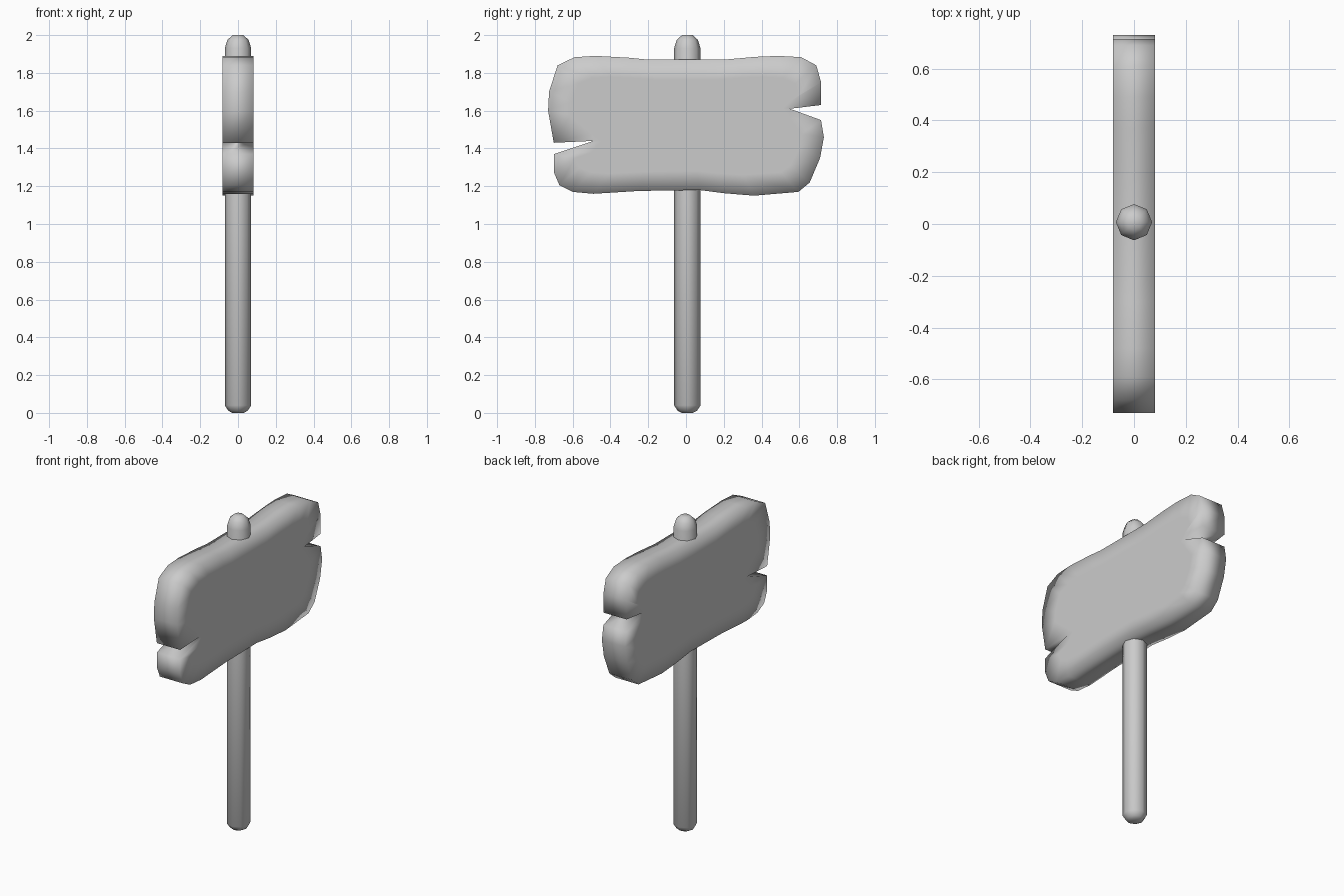
import bpy, bmesh
from math import cos, sin, tau

if "Cube" in bpy.data.objects:
    bpy.data.objects.remove(bpy.data.objects["Cube"])


def finish(bm, name):
    bmesh.ops.recalc_face_normals(bm, faces=bm.faces)
    for f in bm.faces:
        f.smooth = True
    mesh = bpy.data.meshes.new(name)
    bm.to_mesh(mesh)
    bm.free()
    obj = bpy.data.objects.new(name, mesh)
    bpy.context.collection.objects.link(obj)


def bridge(bm, a, b):
    n = len(a)
    for i in range(n):
        bm.faces.new((a[i], a[(i + 1) % n], b[(i + 1) % n], b[i]))


# Post: octagonal, rounded at both ends
bm = bmesh.new()
profile = [(0.03, 0.0), (0.052, 0.012), (0.07, 0.04), (0.07, 1.1), (0.07, 1.93),
           (0.056, 1.975), (0.028, 2.0)]
rings = [[bm.verts.new((r * cos(tau * i / 8), 0.007 + r * sin(tau * i / 8), z))
          for i in range(8)] for r, z in profile]
for a, b in zip(rings, rings[1:]):
    bridge(bm, a, b)
bm.faces.new(rings[0])
bm.faces.new(rings[-1])
finish(bm, "post")

# Board outline (y, z), clockwise from the left split
outline = [(-0.70, 1.43), (-0.73, 1.60), (-0.725, 1.70), (-0.68, 1.84), (-0.59, 1.883),
           (-0.48, 1.89), (-0.30, 1.88), (-0.20, 1.87), (0.20, 1.87), (0.37, 1.885),
           (0.49, 1.89), (0.61, 1.883), (0.69, 1.84), (0.715, 1.75), (0.715, 1.63),
           (0.55, 1.61), (0.715, 1.55), (0.73, 1.46), (0.71, 1.35), (0.655, 1.22),
           (0.595, 1.17), (0.36, 1.15), (0.20, 1.163), (0.07, 1.18), (-0.25, 1.175),
           (-0.49, 1.16), (-0.60, 1.17), (-0.67, 1.205), (-0.70, 1.275), (-0.70, 1.37),
           (-0.49, 1.44)]
# Points of the two splits keep their own inner positions
inner_split = {0: (-0.50, 1.48), 30: (-0.45, 1.44), 29: (-0.50, 1.38),
               14: (0.55, 1.65), 15: (0.51, 1.61), 16: (0.55, 1.56)}


def inner(i):
    y, z = outline[i]
    return inner_split.get(i, (y * 0.84, 1.52 + (z - 1.52) * 0.70))


# Board: flat faces with an inset ring so smooth shading rounds the rim
bm = bmesh.new()
sides = []
for x in (-0.082, 0.082):
    rim = [bm.verts.new((x, y, z)) for y, z in outline]
    core = [bm.verts.new((x, *inner(i))) for i in range(len(outline))]
    bridge(bm, rim, core)
    bm.faces.new(core)
    sides.append(rim)
bridge(bm, *sides)
finish(bm, "sign_board")
